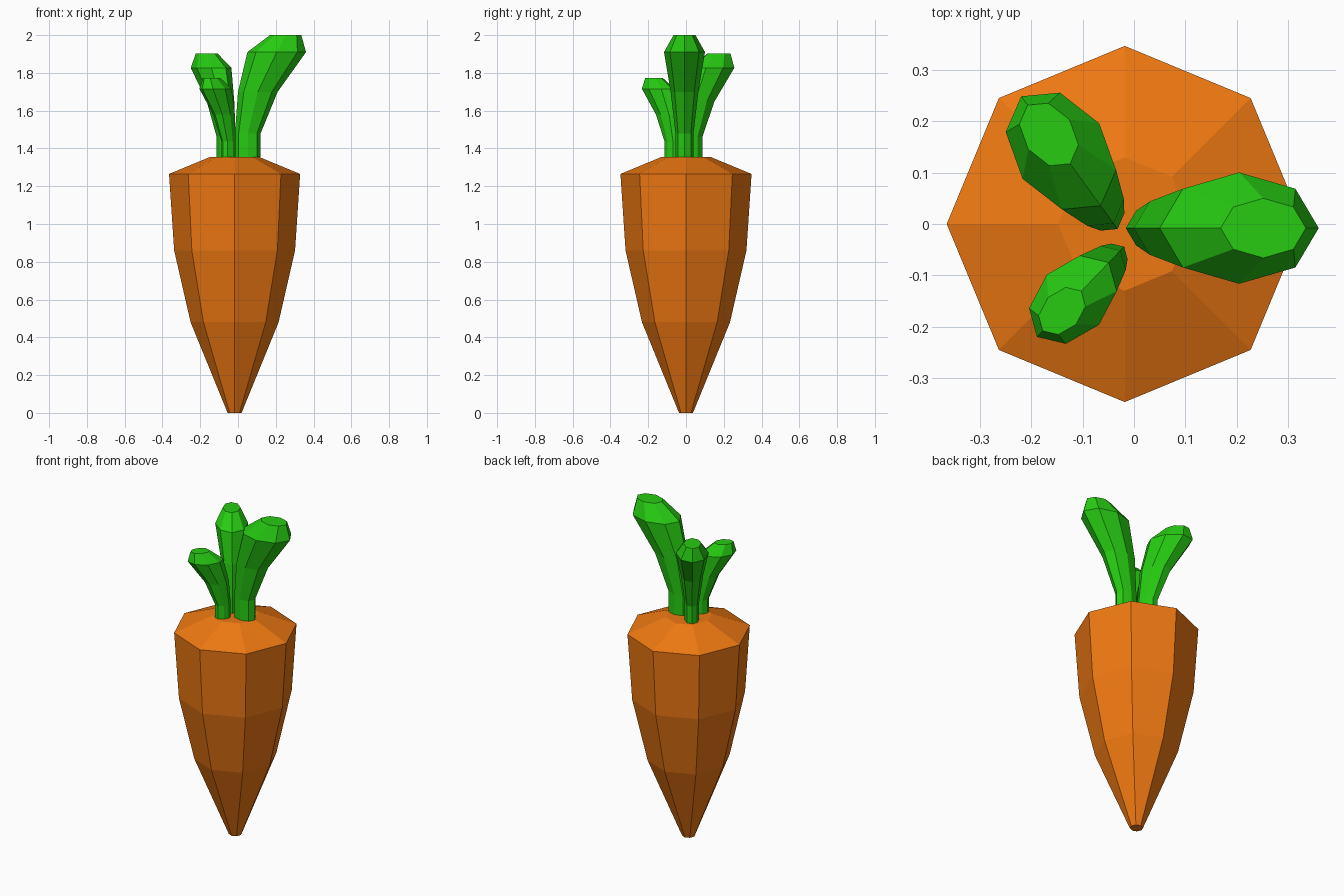
import bpy
import bmesh
from math import cos, sin, pi, radians
from mathutils import Matrix

if "Cube" in bpy.data.objects:
    bpy.data.objects.remove(bpy.data.objects["Cube"])

SIDES = 8


def material(name, color):
    mat = bpy.data.materials.new(name)
    mat.diffuse_color = color
    mat.use_nodes = True
    mat.node_tree.nodes["Principled BSDF"].inputs["Base Color"].default_value = mat.diffuse_color
    return mat


def loft(name, rings, mat, matrix=Matrix()):
    """Skin horizontal elliptical rings (centre x, z, radius x, radius y)."""
    bm = bmesh.new()
    loops = []
    for cx, z, rx, ry in rings:
        angles = [2 * pi * i / SIDES for i in range(SIDES)]
        loops.append([bm.verts.new((cx + rx * cos(a), ry * sin(a), z)) for a in angles])
    for low, high in zip(loops, loops[1:]):
        for i in range(SIDES):
            j = (i + 1) % SIDES
            bm.faces.new((low[i], low[j], high[j], high[i]))
    bm.faces.new(loops[0][::-1])
    bm.faces.new(loops[-1])
    bm.transform(matrix)
    mesh = bpy.data.meshes.new(name)
    bm.to_mesh(mesh)
    bm.free()
    mesh.materials.append(mat)
    obj = bpy.data.objects.new(name, mesh)
    bpy.context.collection.objects.link(obj)
    return obj


orange = material("orange", (0.86, 0.19, 0.006, 1))
green = material("green", (0.02, 0.6, 0.006, 1))

# Carrot root: tapered octagonal body with a sloped shoulder
profile = [(0.037, 0), (0.233, 0.48), (0.32, 0.86), (0.347, 1.265), (0.13, 1.355)]
loft("carrot_root", [(-0.018, z, r, r) for r, z in profile], orange)

# Leaf stalk: leans outwards along its local x, flaring towards the tip
stalk = [(0, 0, 0.068), (0, 0.125, 0.068), (0.053, 0.345, 0.105),
         (0.153, 0.555, 0.155), (0.2, 0.645, 0.083)]
stalk_rings = [(x, z, r, r * 0.7) for x, z, r in stalk]

# Three scaled and turned copies: base x, base y, heading, scale
placements = [(0.052, -0.008, 0, 1.0), (-0.066, 0.037, 126, 0.85), (-0.05, -0.076, 226, 0.65)]
for n, (x, y, heading, scale) in enumerate(placements, 1):
    place = (Matrix.Translation((x, y, 1.355))
             @ Matrix.Rotation(radians(heading), 4, 'Z')
             @ Matrix.Scale(scale, 4))
    loft(f"leaf_stalk_{n}", stalk_rings, green, place)
